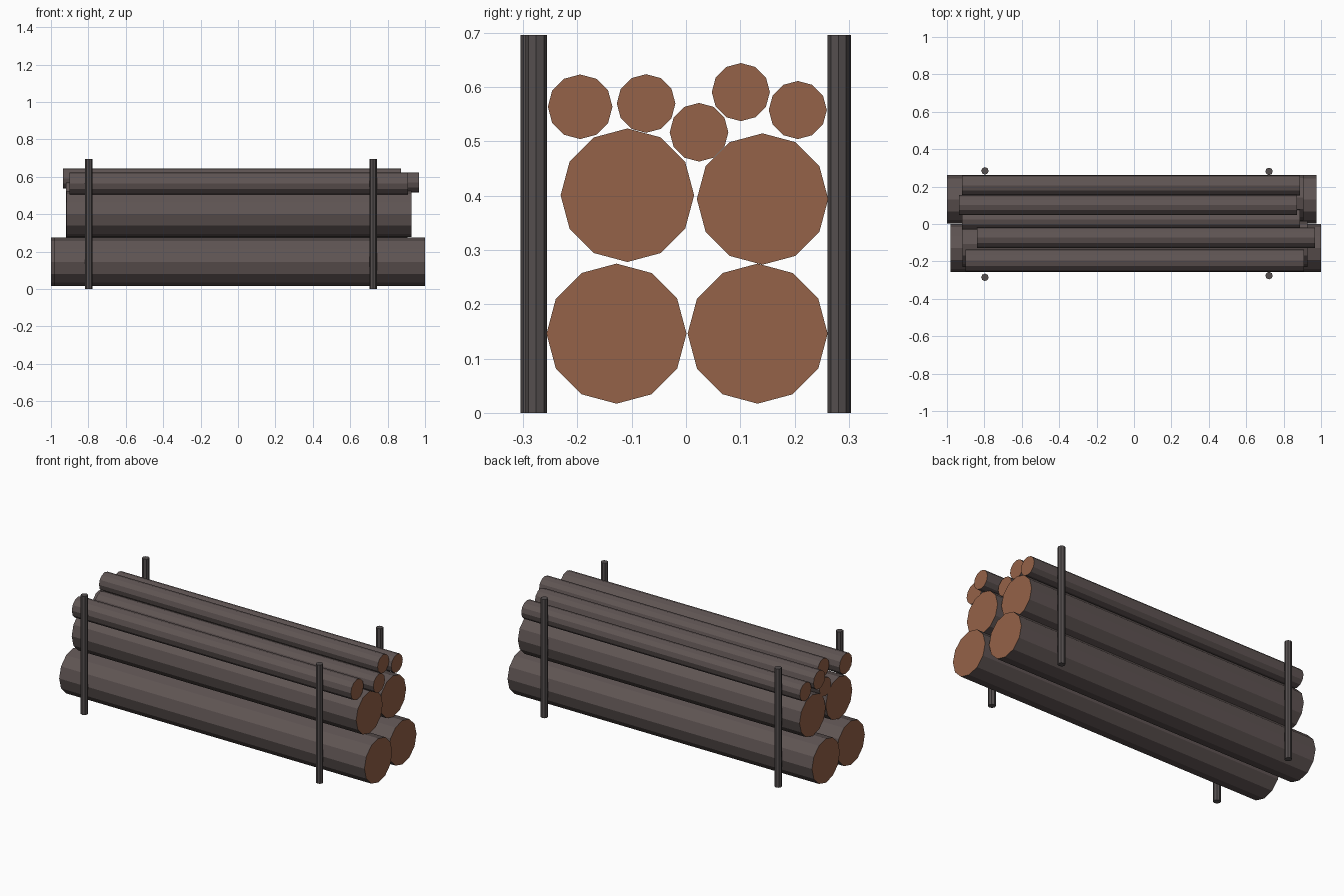
import bpy, bmesh, math
from mathutils import Matrix

if "Cube" in bpy.data.objects:
    bpy.data.objects.remove(bpy.data.objects["Cube"])


def material(name, rgb):
    m = bpy.data.materials.new(name)
    m.diffuse_color = (*rgb, 1.0)
    m.use_nodes = True
    m.node_tree.nodes["Principled BSDF"].inputs["Base Color"].default_value = m.diffuse_color
    return m


bark = material("dark bark", (0.115, 0.090, 0.087))
cut_wood = material("cut wood", (0.30, 0.122, 0.065))
stake_mat = material("dark stake", (0.090, 0.078, 0.078))


def rod(name, radius, length, sides, matrix, mats):
    """Flat-sided cylinder; the end caps take the last material."""
    bm = bmesh.new()
    bmesh.ops.create_cone(bm, cap_ends=True, segments=sides, radius1=radius,
                          radius2=radius, depth=length)
    for f in bm.faces:
        f.smooth = False
        if abs(f.normal.z) > 0.9:
            f.material_index = len(mats) - 1
    bm.transform(matrix)
    mesh = bpy.data.meshes.new(name)
    bm.to_mesh(mesh)
    bm.free()
    for m in mats:
        mesh.materials.append(m)
    obj = bpy.data.objects.new(name, mesh)
    bpy.context.collection.objects.link(obj)


# Logs lying along x: name, left end, right end, y, z, radius
logs = [
    ("bottom_log_front", -0.98, 1.00, -0.128, 0.146, 0.129),
    ("bottom_log_back", -1.00, 0.975, 0.132, 0.146, 0.129),
    ("middle_log_front", -0.917, 0.928, -0.108, 0.401, 0.123),
    ("middle_log_back", -0.92, 0.907, 0.141, 0.394, 0.121),
    ("top_log_1", -0.90, 0.91, -0.195, 0.564, 0.0595),
    ("top_log_2", -0.84, 0.967, -0.0735, 0.570, 0.054),
    ("top_log_3", -0.92, 0.887, 0.024, 0.517, 0.054),
    ("top_log_4", -0.935, 0.872, 0.101, 0.591, 0.0535),
    ("top_log_5", -0.92, 0.887, 0.206, 0.558, 0.0535),
]
for name, x0, x1, y, z, r in logs:
    place = Matrix.Translation(((x0 + x1) / 2, y, z)) @ Matrix.Rotation(math.pi / 2, 4, 'Y')
    rod(name, r, x1 - x0, 12, place, [bark, cut_wood])

# Upright stakes holding the stack
height = 0.696
stakes = [
    ("stake_front_left", -0.797, -0.285),
    ("stake_front_right", 0.722, -0.276),
    ("stake_back_left", -0.797, 0.284),
    ("stake_back_right", 0.722, 0.281),
]
for name, x, y in stakes:
    rod(name, 0.02, height, 8, Matrix.Translation((x, y, height / 2)), [stake_mat])
